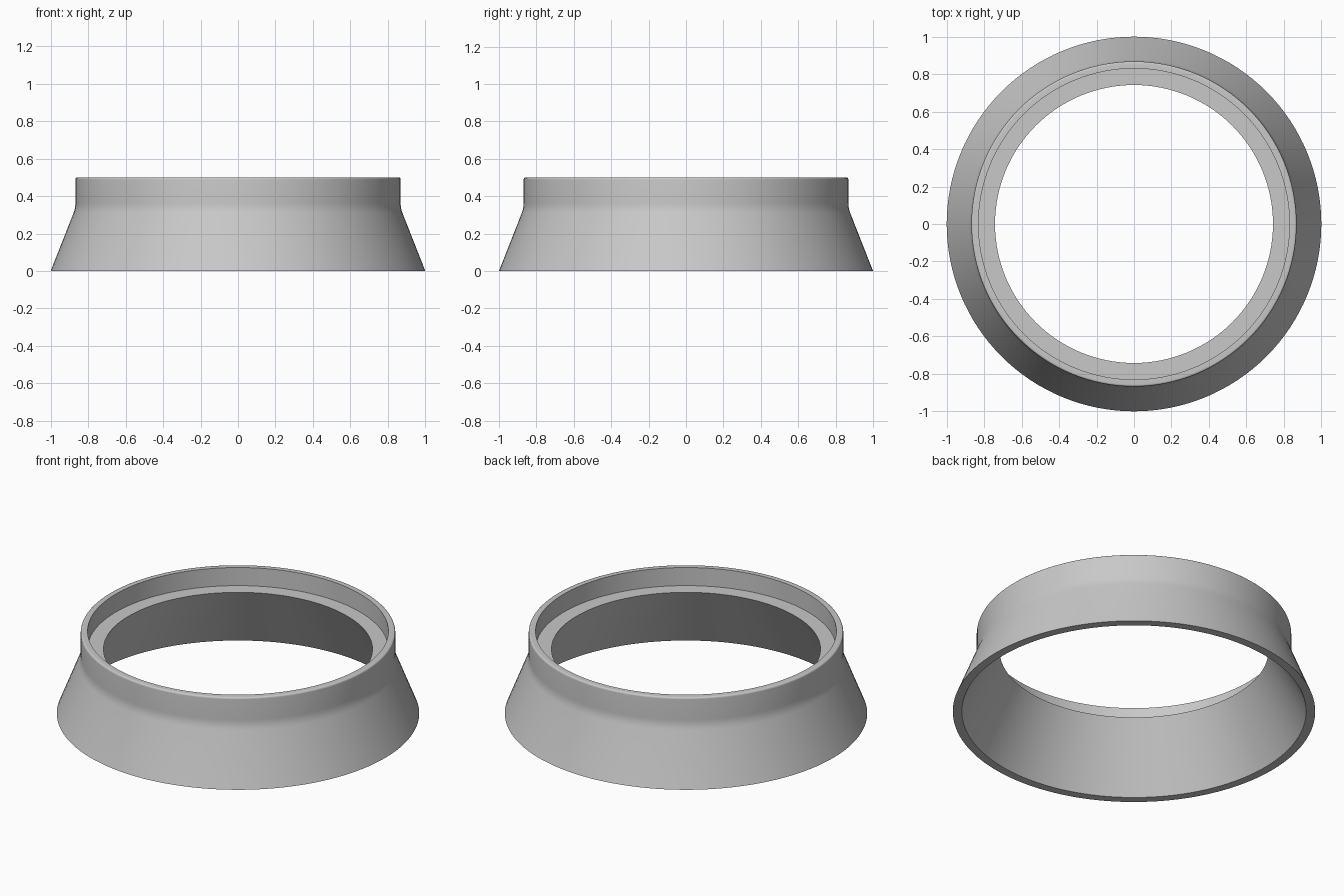
import bpy, bmesh, math
from mathutils import Vector

cube = bpy.data.objects.get("Cube")
if cube:
    bpy.data.objects.remove(cube, do_unlink=True)

SEGMENTS = 128


def fillet(corner, before, after, reach, steps):
    """Round a profile corner with a quadratic curve."""
    c = Vector(corner)
    a = c + (Vector(before) - c).normalized() * reach
    b = c + (Vector(after) - c).normalized() * reach
    ts = [i / steps for i in range(steps + 1)]
    return [a * (1 - t) ** 2 + c * 2 * t * (1 - t) + b * t ** 2 for t in ts]


# Material
grey = bpy.data.materials.new("plain grey")
grey.use_nodes = True
colour = (0.58, 0.58, 0.58, 1)
grey.diffuse_color = colour
grey.node_tree.nodes["Principled BSDF"].inputs["Base Color"].default_value = colour

# Cross-section as (radius, height): flared skirt, upright collar, inner ledge
foot, neck, rim = (1.0, 0), (0.868, 0.335), (0.868, 0.5)
rim_inner, ledge_outer = (0.83, 0.5), (0.83, 0.39)
ledge_inner, foot_inner = (0.742, 0.39), (0.95, 0)
profile = [foot]
profile += fillet(neck, foot, rim, 0.03, 4)
profile += fillet(rim, neck, rim_inner, 0.012, 5)
profile += [rim_inner, ledge_outer, ledge_inner, foot_inner]

# Flared ring, turned around the vertical axis
bm = bmesh.new()
verts = [bm.verts.new((p[0], 0, p[1])) for p in profile]
edges = [bm.edges.new((v, verts[(i + 1) % len(verts)])) for i, v in enumerate(verts)]
bmesh.ops.spin(bm, geom=verts + edges, cent=(0, 0, 0), axis=(0, 0, 1),
               angle=math.tau, steps=SEGMENTS, use_merge=True)
bmesh.ops.remove_doubles(bm, verts=bm.verts, dist=0.0001)
bmesh.ops.recalc_face_normals(bm, faces=bm.faces)
mesh = bpy.data.meshes.new("flared_ring")
bm.to_mesh(mesh)
bm.free()
mesh.materials.append(grey)
ring = bpy.data.objects.new("flared_ring", mesh)
bpy.context.collection.objects.link(ring)

# Smooth shading with crisp edges
bpy.ops.object.select_all(action="DESELECT")
ring.select_set(True)
bpy.context.view_layer.objects.active = ring
bpy.ops.object.shade_smooth_by_angle(angle=math.radians(30))
